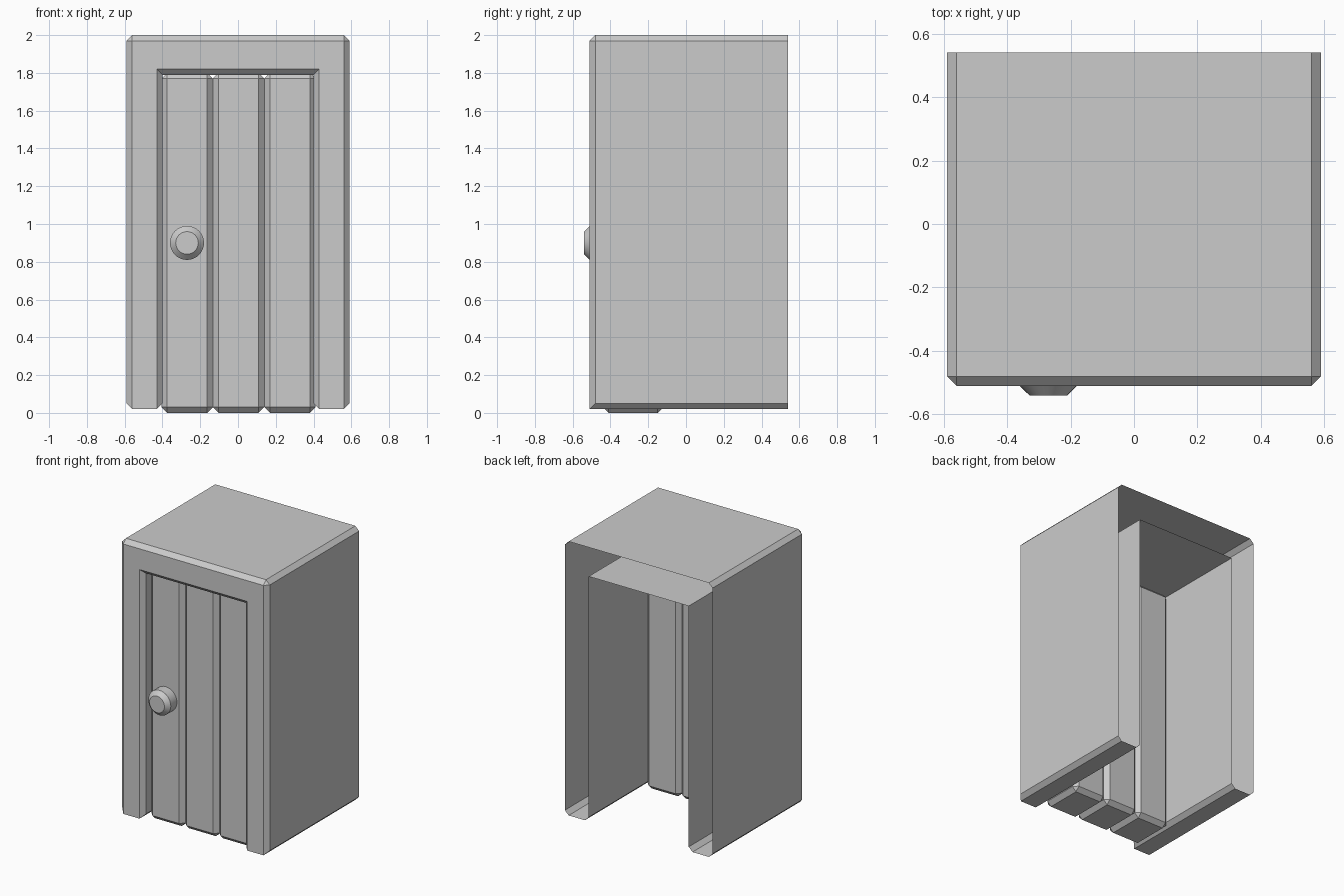
import bpy, bmesh, math

if "Cube" in bpy.data.objects:
    bpy.data.objects.remove(bpy.data.objects["Cube"])


def bevel(obj, width):
    mod = obj.modifiers.new("bevel", 'BEVEL')
    mod.width = width
    mod.segments = 1
    mod.limit_method = 'ANGLE'
    mod.angle_limit = math.radians(40)


# Door frame: hollow surround, open at the back.
# Half outline stations: (front x, front z, body x, body z)
half = [
    (0.43, 1.82, 0.40, 1.79),   # opening top corner
    (0.43, 0.02, 0.40, 0.05),   # opening foot
    (0.43, 0.02, 0.43, 0.02),   # leg underside, inner
    (0.56, 0.02, 0.56, 0.02),   # leg underside, outer
    (0.56, 0.02, 0.59, 0.05),   # outer foot
    (0.56, 1.97, 0.59, 1.97),   # outer shoulder
    (0.56, 1.97, 0.56, 2.00),   # roof edge
]
outline = half + [(-a, b, -c, d) for a, b, c, d in reversed(half)]

bm = bmesh.new()
front = [bm.verts.new((a, -0.51, b)) for a, b, c, d in outline]
body = [bm.verts.new((c, -0.48, d)) for a, b, c, d in outline]
back = [bm.verts.new((c, 0.54, d)) for a, b, c, d in outline]
n = len(outline)
for near, far in ((front, body), (body, back)):
    for i in range(n):
        j = (i + 1) % n
        bm.faces.new((near[i], near[j], far[j], far[i]))
# front of both legs and the head
for ids in ((0, 1, 3, 5), (13, 12, 10, 8), (0, 5, 8, 13)):
    bm.faces.new([front[i] for i in ids])
bmesh.ops.remove_doubles(bm, verts=bm.verts, dist=0.0005)
bmesh.ops.recalc_face_normals(bm, faces=bm.faces)
mesh = bpy.data.meshes.new("door_frame")
bm.to_mesh(mesh)
bm.free()
bpy.context.collection.objects.link(bpy.data.objects.new("door_frame", mesh))

# Three chamfered door planks
for i in range(3):
    bpy.ops.mesh.primitive_cube_add(size=1, location=(0.003 + (i - 1) * 0.272, -0.28, 0.90))
    plank = bpy.context.object
    plank.name = f"door_plank_{i + 1}"
    plank.scale = (0.272, 0.32, 1.80)
    bpy.ops.object.transform_apply(location=False, rotation=False, scale=True)
    bevel(plank, 0.03)

# Round door knob with chamfered rims
bpy.ops.mesh.primitive_cylinder_add(vertices=32, radius=0.09, depth=0.14,
                                    location=(-0.27, -0.47, 0.90),
                                    rotation=(math.pi / 2, 0, 0))
knob = bpy.context.object
knob.name = "door_knob"
bpy.ops.object.shade_smooth_by_angle(angle=math.radians(30))
bevel(knob, 0.03)
